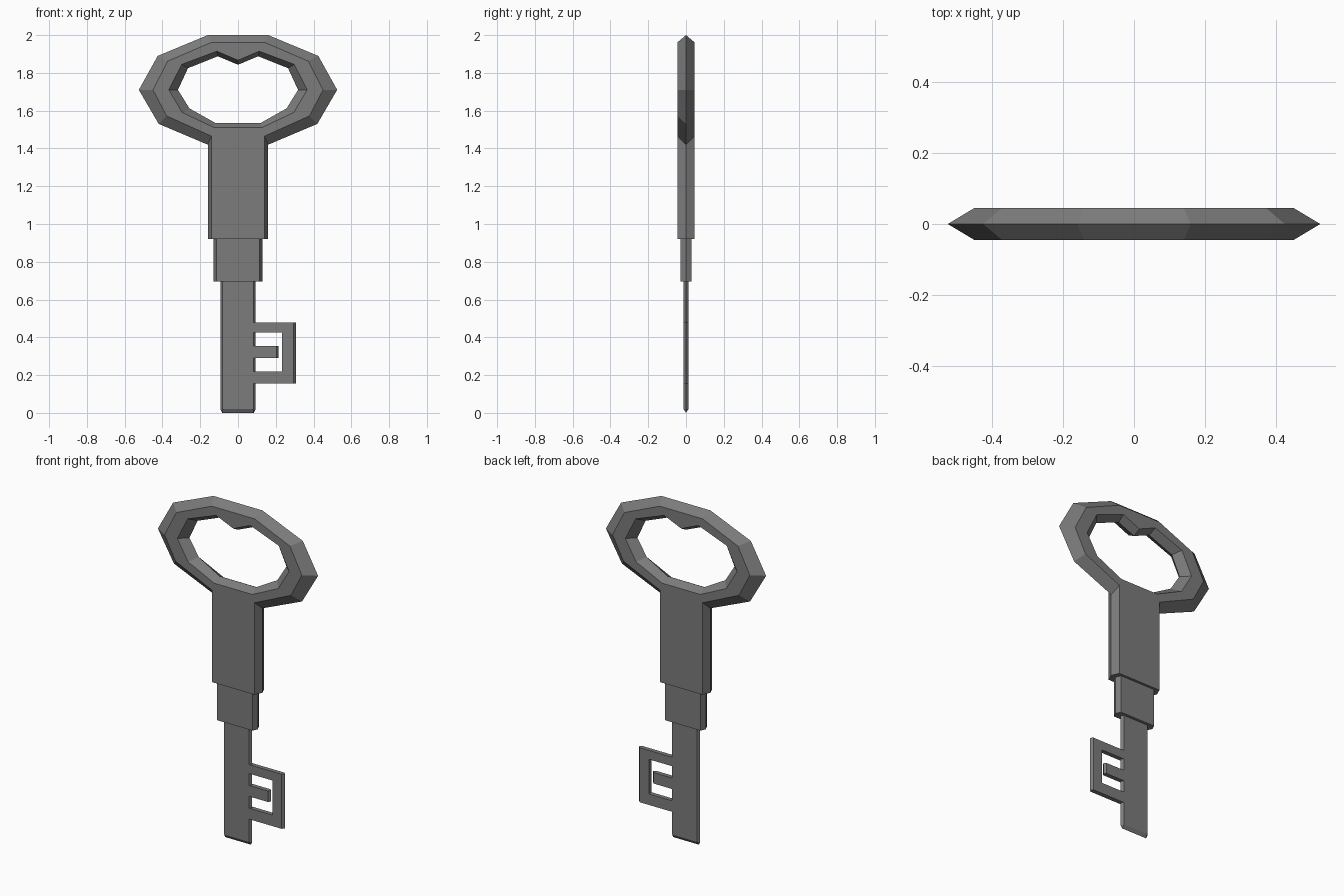
import bpy

if "Cube" in bpy.data.objects:
    bpy.data.objects.remove(bpy.data.objects["Cube"])

steel = bpy.data.materials.new("dark_steel")
steel.diffuse_color = (0.2, 0.2, 0.2, 1)
steel.use_nodes = True
steel.node_tree.nodes["Principled BSDF"].inputs["Base Color"].default_value = steel.diffuse_color


def make_object(name, verts, faces):
    mesh = bpy.data.meshes.new(name)
    mesh.from_pydata(verts, [], faces)
    mesh.materials.append(steel)
    obj = bpy.data.objects.new(name, mesh)
    bpy.context.collection.objects.link(obj)
    # consistent outward normals
    import bmesh
    bm = bmesh.new()
    bm.from_mesh(mesh)
    bmesh.ops.recalc_face_normals(bm, faces=bm.faces)
    bm.to_mesh(mesh)
    bm.free()
    return obj


def mirrored(right):
    """Close a right-hand outline with its mirror image."""
    return right + [(-x, z) for x, z in reversed(right) if x > 0]


def bevelled_plate(name, face, mid, half):
    """Plate whose edges rise to a ridge along the centre plane."""
    n = len(face)
    verts = [(x, y, z) for loop, y in ((face, -half), (mid, 0), (face, half))
             for x, z in loop]
    faces = [range(n), range(2 * n, 3 * n)]
    for k in (0, n):
        for i in range(n):
            j = (i + 1) % n
            faces.append((k + i, k + j, k + n + j, k + n + i))
    return make_object(name, verts, [tuple(f) for f in faces])


# Bow and upper shank: hexagonal section swept round the oval
outer_mid = mirrored([(0, 2.0), (.16, 2.0), (.425, 1.89), (.525, 1.71), (.42, 1.53), (.16, 1.42)])
outer_face = mirrored([(0, 1.962), (.14, 1.962), (.372, 1.862), (.45, 1.71), (.378, 1.572), (.14, 1.465)])
inner_face = mirrored([(0, 1.867), (.112, 1.915), (.298, 1.845), (.366, 1.71), (.295, 1.59), (.125, 1.51)])
inner_mid = mirrored([(0, 1.843), (.107, 1.888), (.265, 1.825), (.318, 1.71), (.257, 1.612), (.12, 1.535)])
T = 0.045
section = [(outer_mid, 0), (outer_face, -T), (inner_face, -T),
           (inner_mid, 0), (inner_face, T), (outer_face, T)]
n = len(outer_mid)
verts = [(x, y, z) for loop, y in section for x, z in loop]
faces = []
for k in range(6):
    a, b = k * n, (k + 1) % 6 * n
    for i in range(n):
        if i == 5 and k in (0, 5):
            continue  # the shank joins here
        j = (i + 1) % n
        faces.append((a + i, a + j, b + j, b + i))
base = len(verts)
Z = 0.92
verts += [(.16, 0, Z), (.14, -T, Z), (-.14, -T, Z), (-.16, 0, Z), (-.14, T, Z), (.14, T, Z)]
top = [5, n + 5, n + 6, 6, 5 * n + 6, 5 * n + 5]
for i in range(6):
    j = (i + 1) % 6
    faces.append((top[i], top[j], base + j, base + i))
faces.append(tuple(range(base, base + 6)))
make_object("bow_and_shank", verts, faces)

# Collar between shank and blade
bevelled_plate("collar", mirrored([(.115, .925), (.115, .695)]),
               mirrored([(.13, .925), (.13, .695)]), .03)

# Blade with bevelled tip
B = 0.013
bevelled_plate("blade", mirrored([(.082, .70), (.082, .023), (.08, .02)]),
               mirrored([(.093, .70), (.093, .018), (.084, 0)]), B)


# Bit: C-shaped frame, bevelled along its outer edge, and a centre tooth
def bit_plate(name, outline, tip_x, lip):
    mid = [(x + lip if x == tip_x else x, z) for x, z in outline]
    bevelled_plate(name, outline, mid, B)


bit_plate("bit_frame", [(.08, .155), (.295, .155), (.295, .478), (.08, .478),
                        (.08, .425), (.234, .425), (.234, .22), (.08, .22)], .295, .012)
bit_plate("bit_tooth", [(.08, .29), (.205, .29), (.205, .355), (.08, .355)], .205, .01)
